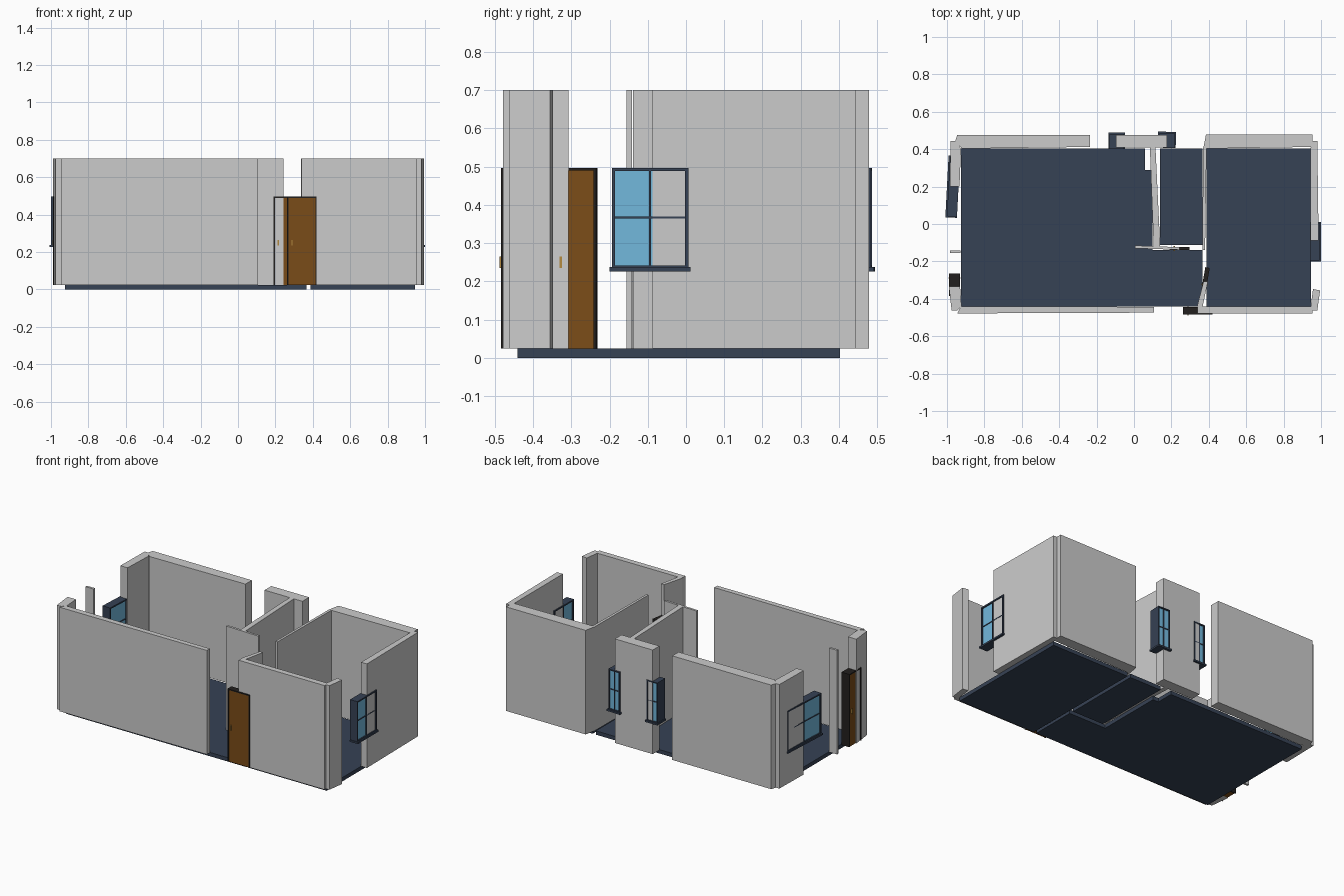
import bpy, bmesh, math
from mathutils import Matrix, Vector

if "Cube" in bpy.data.objects:
    bpy.data.objects.remove(bpy.data.objects["Cube"])

FLOOR, TOP, HEAD, SILL = 0.025, 0.70, 0.497, 0.237


def material(name, rgb):
    m = bpy.data.materials.new(name)
    m.diffuse_color = (*rgb, 1)
    m.use_nodes = True
    m.node_tree.nodes["Principled BSDF"].inputs["Base Color"].default_value = m.diffuse_color
    return m


NAVY = material("navy", (0.037, 0.054, 0.09))
BLUE = material("glass_blue", (0.17, 0.48, 0.72))
BROWN = material("wood_brown", (0.195, 0.072, 0.009))
DARK = material("dark_frame", (0.016, 0.014, 0.013))
BRASS = material("brass", (0.45, 0.25, 0.05))


def finish(name, bm, mat=None):
    bmesh.ops.recalc_face_normals(bm, faces=bm.faces)
    me = bpy.data.meshes.new(name)
    bm.to_mesh(me)
    bm.free()
    ob = bpy.data.objects.new(name, me)
    bpy.context.collection.objects.link(ob)
    if mat:
        me.materials.append(mat)
    return ob


def prism(name, pts, z0=FLOOR, z1=TOP, mat=None):
    """Extrude a plan outline upwards."""
    bm = bmesh.new()
    face = bm.faces.new([bm.verts.new((x, y, z0)) for x, y in pts])
    ext = bmesh.ops.extrude_face_region(bm, geom=[face])
    for v in ext["geom"]:
        if isinstance(v, bmesh.types.BMVert):
            v.co.z = z1
    return finish(name, bm, mat)


def rect(x0, x1, y0, y1):
    return [(x0, y0), (x1, y0), (x1, y1), (x0, y1)]


def boxes(name, items, place, mat):
    """One object from several (x0, x1, y0, y1, z0, z1) boxes, placed in the plan."""
    bm = bmesh.new()
    for x0, x1, y0, y1, z0, z1 in items:
        m = (Matrix.Translation(((x0 + x1) / 2, (y0 + y1) / 2, (z0 + z1) / 2))
             @ Matrix.Diagonal((x1 - x0, y1 - y0, z1 - z0, 1)))
        bmesh.ops.create_cube(bm, size=1, matrix=m)
    ob = finish(name, bm, mat)
    ob.matrix_world = place
    return ob


def placement(x, y, deg):
    return Matrix.Translation(Vector((x, y, 0))) @ Matrix.Rotation(math.radians(deg), 4, 'Z')


def window(name, x, y, deg, w, d, t=0.009):
    """Four-pane window; its outside faces local -y."""
    p, h, k = placement(x, y, deg), w / 2, d / 2
    zm = (SILL + HEAD) / 2
    boxes(name + "_frame", [
        (-h, -h + t, -k, k, SILL, HEAD), (h - t, h, -k, k, SILL, HEAD),
        (-h + t, h - t, -k, k, HEAD - t, HEAD), (-h + t, h - t, -k, k, SILL - 0.004, SILL + 0.004)], p, NAVY)
    boxes(name + "_glazing_bars", [
        (-0.003, 0.003, -k + 0.003, k - 0.003, SILL, HEAD - t),
        (-h + t, h - t, -k + 0.004, k - 0.004, zm - 0.003, zm + 0.003)], p, NAVY)
    boxes(name + "_glass", [(-h + t, h - t, -k + 0.008, k - 0.008, SILL, HEAD - t)], p, BLUE)
    boxes(name + "_sill", [(-h - 0.006, h + 0.006, -k - 0.008, k, SILL - 0.011, SILL)], p, NAVY)


def door(name, x, y, deg, w, d, t=0.007):
    """Framed door with a handle on each side; its outside faces local -y."""
    p, h, k = placement(x, y, deg), w / 2, d / 2
    boxes(name + "_frame", [
        (-h, -h + t, -k, k, FLOOR, HEAD), (h - t, h, -k, k, FLOOR, HEAD),
        (-h + t, h - t, -k, k, HEAD - t, HEAD)], p, DARK)
    boxes(name + "_leaf", [(-h + t, h - t, -k + 0.004, k - 0.004, FLOOR, HEAD - t)], p, BROWN)
    hx = -h + 0.025
    boxes(name + "_handles", [(hx - 0.003, hx + 0.003, s * k - 0.004, s * k + 0.004, 0.235, 0.265)
                              for s in (-1, 1)], p, BRASS)


# Floor slabs
prism("living_floor", [(-0.925, -0.44), (0.367, -0.44), (0.367, -0.14), (0.10, -0.14),
                       (0.10, 0.29), (0.06, 0.29), (0.06, 0.403), (-0.925, 0.403)], 0, FLOOR, NAVY)
prism("bathroom_floor", rect(0.14, 0.365, -0.112, 0.403), 0, FLOOR, NAVY)
prism("bedroom_floor", rect(0.387, 0.945, -0.44, 0.403), 0, FLOOR, NAVY)

# Outer walls
prism("back_left_wall", [(-0.955, 0.445), (-0.92, 0.403), (-0.235, 0.412), (-0.235, 0.477), (-0.945, 0.477)])
prism("back_middle_wall", rect(-0.095, 0.177, 0.408, 0.477))
prism("back_right_wall", [(0.37, 0.403), (0.955, 0.412), (0.955, 0.479), (0.385, 0.479)])
prism("left_rear_wall", [(-0.98, 0.443), (-0.985, 0.20), (-0.933, 0.20), (-0.925, 0.40), (-0.945, 0.443)])
prism("left_post", rect(-0.985, -0.928, -0.156, -0.141))
prism("left_front_wall", [(-0.99, -0.333), (-0.975, -0.463), (-0.945, -0.463), (-0.922, -0.44), (-0.93, -0.333)])
prism("front_left_wall", [(-0.945, -0.478), (0.108, -0.474), (0.108, -0.443), (-0.925, -0.44)])
prism("front_right_wall", [(0.34, -0.478), (0.955, -0.478), (0.955, -0.44), (0.34, -0.442)])
prism("right_front_wall", [(0.955, -0.463), (0.98, -0.463), (0.995, -0.355), (0.957, -0.348), (0.945, -0.44)])
prism("right_rear_wall", [(0.945, -0.088), (0.987, -0.088), (0.98, 0.445), (0.955, 0.445), (0.945, 0.41)])

# Inner walls
prism("bathroom_side_wall", [(0.105, -0.12), (0.14, -0.12), (0.115, 0.408), (0.085, 0.408)])
prism("bathroom_front_wall", [(0.005, -0.13), (0.243, -0.138), (0.243, -0.124), (0.005, -0.115)])
prism("bedroom_wall", [(0.365, -0.138), (0.38, -0.138), (0.388, 0.41), (0.37, 0.41)])
prism("bedroom_wall_stub", [(0.337, -0.442), (0.367, -0.442), (0.395, -0.307), (0.372, -0.307)])

# Windows
window("left_window", -0.965, 0.20, -93, 0.32, 0.054)
window("right_window", 0.966, -0.094, 90, 0.20, 0.052)
window("back_window_a", -0.092, 0.441, 180, 0.078, 0.08, 0.007)
window("back_window_b", 0.176, 0.446, 178, 0.084, 0.078, 0.007)

# Doors
door("front_door", 0.342, -0.464, 0, 0.158, 0.04)
door("side_door", -0.96, -0.325, -90, 0.122, 0.058)
door("bathroom_door", 0.244, -0.131, 0, 0.108, 0.018)
door("bedroom_door", 0.383, -0.291, 80, 0.118, 0.024)
